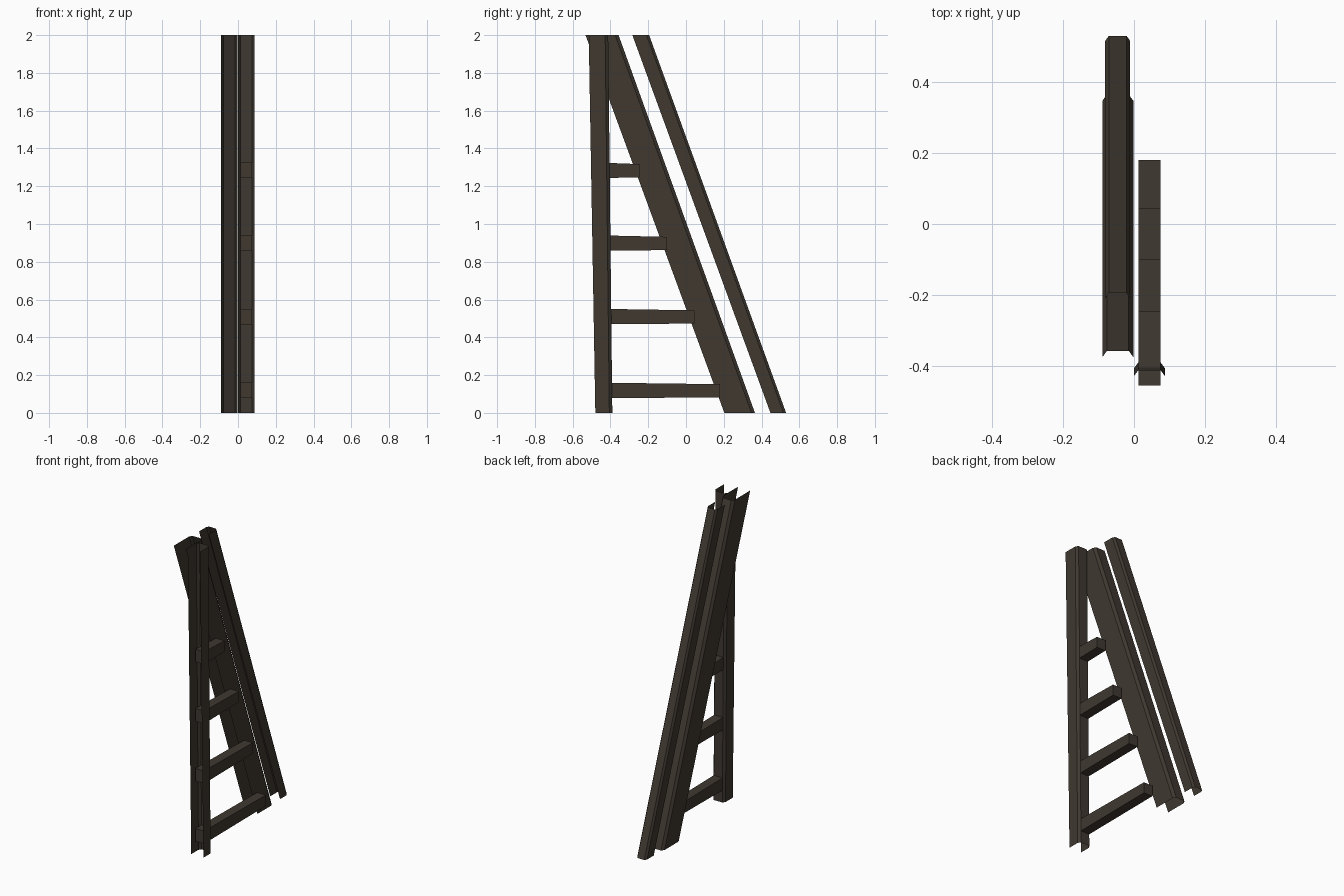
import bpy, bmesh

if "Cube" in bpy.data.objects:
    bpy.data.objects.remove(bpy.data.objects["Cube"])

brown = bpy.data.materials.new("dark brown")
brown.diffuse_color = (0.05, 0.04, 0.03, 1)
brown.use_nodes = True
brown.node_tree.nodes["Principled BSDF"].inputs["Base Color"].default_value = brown.diffuse_color


def finish(name, bm):
    bmesh.ops.recalc_face_normals(bm, faces=bm.faces[:])
    mesh = bpy.data.meshes.new(name)
    bm.to_mesh(mesh)
    bm.free()
    mesh.materials.append(brown)
    obj = bpy.data.objects.new(name, mesh)
    bpy.context.collection.objects.link(obj)
    return obj


def channel(name, x0, x1, cham_x, cham_y, bottom, top):
    """Thin open channel: web at the back, chamfered corners, flanges to the front.
    bottom and top are (front y, back y) at z = 0 and z = 2."""
    bm = bmesh.new()
    rings = []
    for z, (front, back) in ((0, bottom), (2, top)):
        profile = [(x0, front), (x0, back - cham_y), (x0 + cham_x, back),
                   (x1 - cham_x, back), (x1, back - cham_y), (x1, front)]
        rings.append([bm.verts.new((x, y, z)) for x, y in profile])
    for i in range(5):
        bm.faces.new((rings[0][i], rings[0][i + 1], rings[1][i + 1], rings[1][i]))
    # make the outside of the open channel the front side
    obj = finish(name, bm)
    mesh = obj.data
    web = mesh.polygons[2]
    if web.normal.y < 0:
        mesh.flip_normals()
    return obj


# upright and the two sloping rails
channel("front_post", 0.0, 0.087, 0.012, 0.016, (-0.48, -0.39), (-0.515, -0.412))
channel("main_rail", -0.089, -0.002, 0.013, 0.018, (0.203, 0.365), (-0.532, -0.357))
channel("rear_rail", -0.081, -0.011, 0.01, 0.014, (0.447, 0.53), (-0.284, -0.195))

# rungs, slightly tapered towards the back
for i, (y_end, z) in enumerate(((0.18, 0.078), (0.045, 0.469),
                                (-0.10, 0.858), (-0.245, 1.243))):
    bm = bmesh.new()
    ends = []
    for y, lo, hi in ((-0.455, z, z + 0.082), (y_end, z + 0.004, z + 0.074)):
        ends.append([bm.verts.new(p) for p in ((0.012, y, lo), (0.075, y, lo),
                                               (0.075, y, hi), (0.012, y, hi))])
    for k in range(4):
        n = (k + 1) % 4
        bm.faces.new((ends[0][k], ends[0][n], ends[1][n], ends[1][k]))
    for ring in ends:
        bm.faces.new(ring)
    finish(f"rung_{i + 1}", bm)
